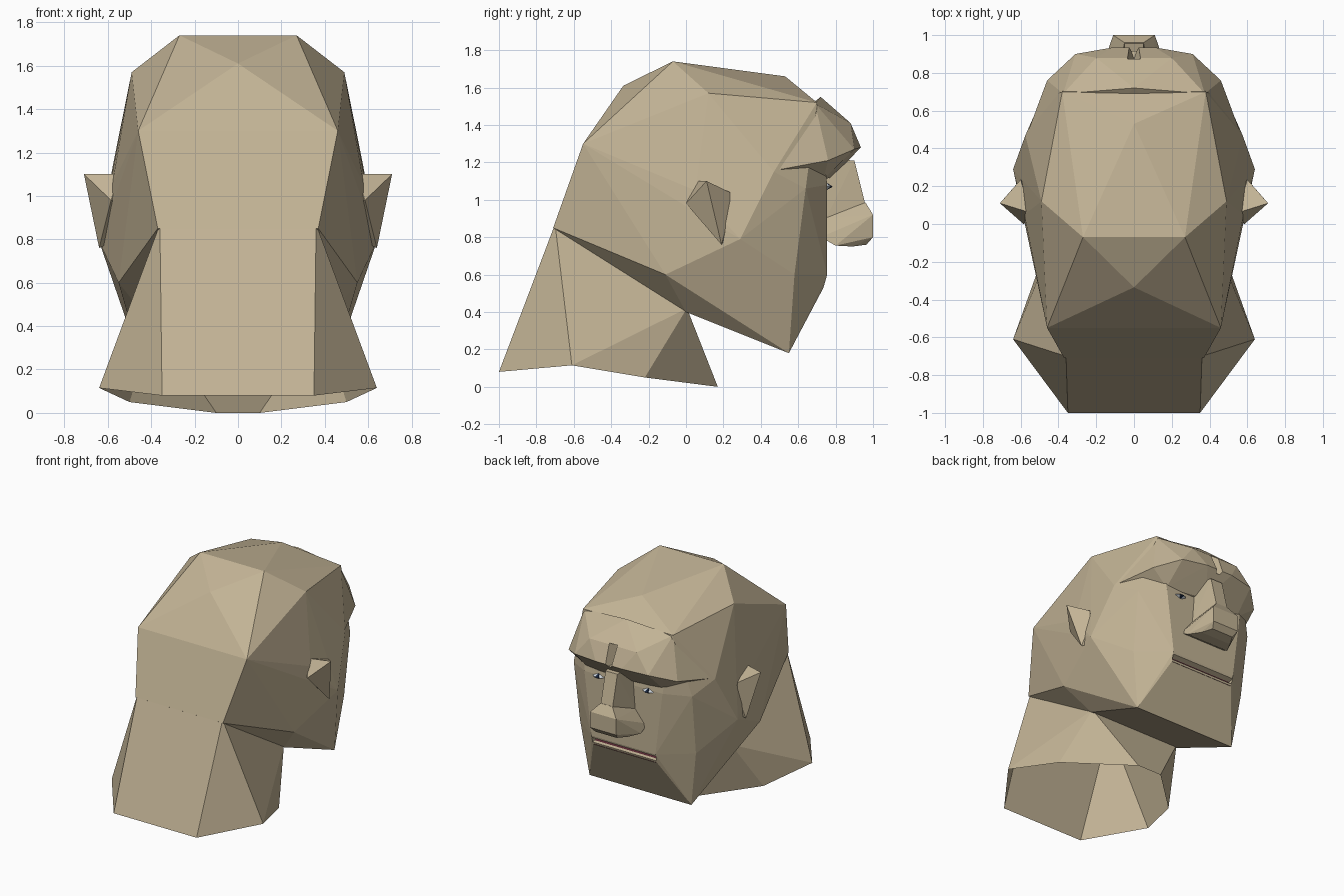
import bpy, bmesh

if "Cube" in bpy.data.objects:
    bpy.data.objects.remove(bpy.data.objects["Cube"])


def material(name, rgb):
    m = bpy.data.materials.new(name)
    m.diffuse_color = (*rgb, 1)
    m.use_nodes = True
    m.node_tree.nodes["Principled BSDF"].inputs["Base Color"].default_value = m.diffuse_color
    return m


skin = material("skin", (0.54, 0.45, 0.30))
lip_red = material("lip_red", (0.09, 0.02, 0.03))
eye_white = material("eye_white", (0.6, 0.65, 0.7))
eye_dark = material("eye_dark", (0.01, 0.02, 0.05))


def hull(name, pts, mat, mirror=True):
    """Faceted solid wrapped around the points (and their x mirror)."""
    bm = bmesh.new()
    for x, y, z in pts:
        bm.verts.new((x, y, z))
        if mirror and x:
            bm.verts.new((-x, y, z))
    r = bmesh.ops.convex_hull(bm, input=bm.verts[:])
    inner = {v for v in r["geom_interior"] + r["geom_unused"]
             if isinstance(v, bmesh.types.BMVert)}
    bmesh.ops.delete(bm, geom=list(inner), context='VERTS')
    bmesh.ops.recalc_face_normals(bm, faces=bm.faces[:])
    me = bpy.data.meshes.new(name)
    bm.to_mesh(me)
    bm.free()
    me.materials.append(mat)
    ob = bpy.data.objects.new(name, me)
    bpy.context.collection.objects.link(ob)
    return ob


def combine(base, other, op):
    """Boolean the other solid into the base and drop it."""
    mod = base.modifiers.new("bool", 'BOOLEAN')
    mod.operation, mod.object, mod.solver = op, other, 'EXACT'
    bpy.context.view_layer.update()
    dg = bpy.context.evaluated_depsgraph_get()
    me = bpy.data.meshes.new_from_object(base.evaluated_get(dg))
    base.modifiers.clear()
    base.data = me
    bpy.data.objects.remove(other)


# skull, cheeks and jaw
head = hull("head", [
    (.27, -.07, 1.74), (0, -.335, 1.61), (.49, .12, 1.57), (.46, -.55, 1.30),
    (0, .53, 1.66), (.38, .70, 1.52), (.575, .47, 1.15), (.58, .05, 1.05),
    (.37, -.71, .85), (.55, -.11, .60), (.39, 0, .40), (.64, .29, .79),
    (.49, .58, .60), (.43, .55, .18), (.50, .64, 1.06), (.33, .755, 1.08),
    (.27, .755, .60), (.27, .735, .53)], skin)

# forehead and overhanging brow
brow = hull("brow", [
    (.375, .69, 1.515), (0, .72, 1.55), (.20, .88, 1.41), (.31, .90, 1.27),
    (.11, .935, 1.28), (.46, .76, 1.21), (.57, .465, 1.155), (.32, .735, 1.11),
    (0, .78, 1.12), (.3, .4, 1.3)], skin)

# neck, widening downward
neck = hull("neck", [
    (.36, -.70, .87), (.385, .005, .42), (.2, -.3, .9), (.35, -1, .08),
    (.64, -.61, .115), (.50, -.22, .05), (.10, .17, 0)], skin)

# nose bridge and broad tip
bridge = hull("nose_bridge", [
    (.05, .90, 1.21), (.08, .72, 1.22), (.05, .955, .99), (.05, .975, .86),
    (.11, .72, .84)], skin)
tip = hull("nose_tip", [
    (.05, .96, .985), (.11, 1, .92), (.11, 1, .80), (.09, .965, .76),
    (.13, .89, .75), (.18, .80, .755), (.18, .72, .80), (.10, .72, .90)], skin)

for part in (brow, neck, bridge, tip):
    combine(head, part, 'UNION')

# frown crease and mouth slot
crease = hull("crease", [(0, .72, 1.52), (.06, 1.0, 1.33), (.04, 1.0, 1.24),
                         (0, .87, 1.27)], skin)
slot = hull("slot", [(.27, .80, .605), (.27, .80, .53), (.27, .69, .56)], skin)
for cutter in (crease, slot):
    combine(head, cutter, 'DIFFERENCE')

# open the underside of the neck
bm = bmesh.new()
bm.from_mesh(head.data)
cap = [f for f in bm.faces
       if f.normal.z < -.5 and f.calc_center_median().z < .14]
bmesh.ops.delete(bm, geom=cap, context='FACES')
bm.to_mesh(head.data)
bm.free()

# lips
hull("upper_lip", [(.265, .752, .603), (.265, .712, .567), (.265, .68, .6)], lip_red)
hull("lower_lip", [(.265, .737, .53), (.265, .71, .562), (.265, .68, .53)], lip_red)

for s, side in ((1, "right"), (-1, "left")):
    # ear
    hull(side + "_ear", [(s * x, y, z) for x, y, z in (
        (.71, .11, 1.10), (.55, .06, 1.10), (.60, .235, 1.04), (.60, .235, .93),
        (.585, 0, .98), (.64, .19, .76), (.55, .22, .80), (.55, .02, .98))],
        skin, False)
    # eye
    for name, mat, w, front in (("_eye", eye_white, .06, .775),
                                ("_pupil", eye_dark, .025, .785)):
        c = s * .21
        hull(side + name, [(c - w, .74, 1.07), (c + w, .74, 1.07),
                           (c, .74, 1.045), (c, .74, 1.10),
                           (c - w / 2, front, 1.07), (c + w / 2, front, 1.07)],
             mat, False)
